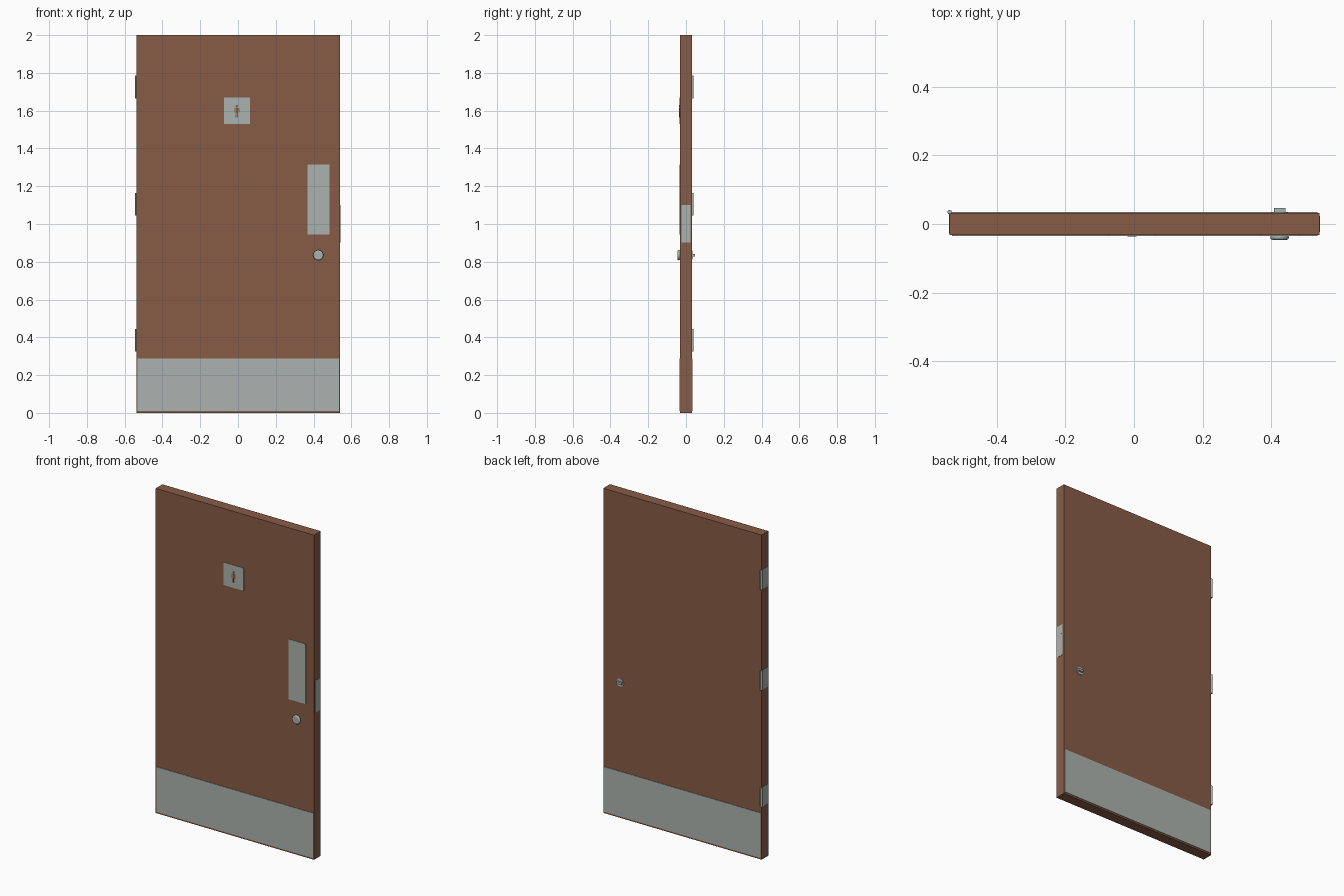
import bpy
from math import radians

cube = bpy.data.objects.get("Cube")
if cube:
    bpy.data.objects.remove(cube, do_unlink=True)


def material(name, color):
    m = bpy.data.materials.new(name)
    m.use_nodes = True
    m.diffuse_color = color
    m.node_tree.nodes["Principled BSDF"].inputs["Base Color"].default_value = color
    return m


WOOD = material("brown wood", (0.245, 0.107, 0.062, 1))
METAL = material("brushed metal", (0.41, 0.45, 0.43, 1))

LEFT, RIGHT, FACE = -0.538, 0.541, 0.0325   # slab edges and half thickness
PLATE = 0.003                               # plate thickness


def box(name, x, y, z, mat):
    """Box from (min, max) ranges."""
    bpy.ops.mesh.primitive_cube_add(size=1, location=[sum(r) / 2 for r in (x, y, z)])
    ob = bpy.context.object
    ob.name = name
    ob.scale = [r[1] - r[0] for r in (x, y, z)]
    bpy.ops.object.transform_apply(location=False, rotation=False, scale=True)
    ob.data.materials.append(mat)
    return ob


def disc(name, center, radius, depth, mat, axis="Z", sides=24, bevel=0):
    """Cylinder along the given axis, optionally with rounded rims."""
    turn = {"Z": (0, 0, 0), "Y": (radians(90), 0, 0), "X": (0, radians(90), 0)}[axis]
    bpy.ops.mesh.primitive_cylinder_add(vertices=sides, radius=radius, depth=depth,
                                        location=center, rotation=turn)
    ob = bpy.context.object
    ob.name = name
    ob.data.materials.append(mat)
    if bevel:
        mod = ob.modifiers.new("rounded rim", "BEVEL")
        mod.width = bevel
        mod.segments = 3
        mod.limit_method = "ANGLE"
    bpy.ops.object.shade_smooth_by_angle(angle=radians(40))
    return ob


def front_plate(name, x, z):
    return box(name, x, (-FACE - PLATE, -FACE), z, METAL)


# Door slab
box("door_slab", (LEFT, RIGHT), (-FACE, FACE), (0, 2), WOOD)

# Kick plates on both faces, push plate and sign on the front
kick_x, kick_z = (LEFT + 0.006, RIGHT - 0.006), (0.01, 0.287)
front_plate("front_kick_plate", kick_x, kick_z)
box("back_kick_plate", kick_x, (FACE, FACE + PLATE), kick_z, METAL)
front_plate("push_plate", (0.368, 0.485), (0.945, 1.315))
front_plate("sign_plate", (-0.075, 0.063), (1.53, 1.67))

# Standing figure on the sign
sx = -0.006
sign_y = (-FACE - PLATE - 0.001, -FACE - PLATE)
disc("figure_head", (sx, sum(sign_y) / 2, 1.624), 0.007, 0.001, WOOD, "Y", 16)
box("figure_torso", (sx - 0.007, sx + 0.007), sign_y, (1.588, 1.615), WOOD)
for side, label in ((-1, "right"), (1, "left")):
    arm = sorted((sx + side * 0.009, sx + side * 0.013))
    leg = sorted((sx + side * 0.001, sx + side * 0.007))
    box(f"figure_{label}_arm", arm, sign_y, (1.589, 1.615), WOOD)
    box(f"figure_{label}_shoulder", sorted((sx + side * 0.007, sx + side * 0.009)),
        sign_y, (1.611, 1.615), WOOD)
    box(f"figure_{label}_leg", leg, sign_y, (1.563, 1.588), WOOD)

# Lock cylinder on the front
kx, kz = 0.425, 0.835
disc("lock_cylinder", (kx, -FACE - 0.006, kz), 0.027, 0.015, METAL, "Y", 32, 0.006)

# Thumb turn on the back
disc("thumb_turn_rose", (kx, FACE + 0.001, kz), 0.024, 0.004, METAL, "Y", 32)
box("thumb_turn_grip", (kx - 0.017, kx + 0.017), (FACE, FACE + 0.014),
    (kz - 0.007, kz + 0.007), METAL)

# Latch plate with screws on the opening edge
box("latch_plate", (RIGHT - 0.002, RIGHT + 0.002), (-0.023, 0.023), (0.902, 1.1), METAL)
for y in (-0.014, 0.014):
    disc("latch_screw", (RIGHT + 0.002, y, 1.043), 0.003, 0.001, METAL, "X", 12)

# Three hinges: leaf on the edge and barrel at the back corner
for label, z in (("lower", 0.385), ("middle", 1.105), ("upper", 1.725)):
    box(f"{label}_hinge_leaf", (LEFT - 0.002, LEFT + 0.002), (-0.028, FACE),
        (z - 0.06, z + 0.06), METAL)
    disc(f"{label}_hinge_barrel", (LEFT, FACE + 0.002, z), 0.0065, 0.12, METAL, "Z", 16)
